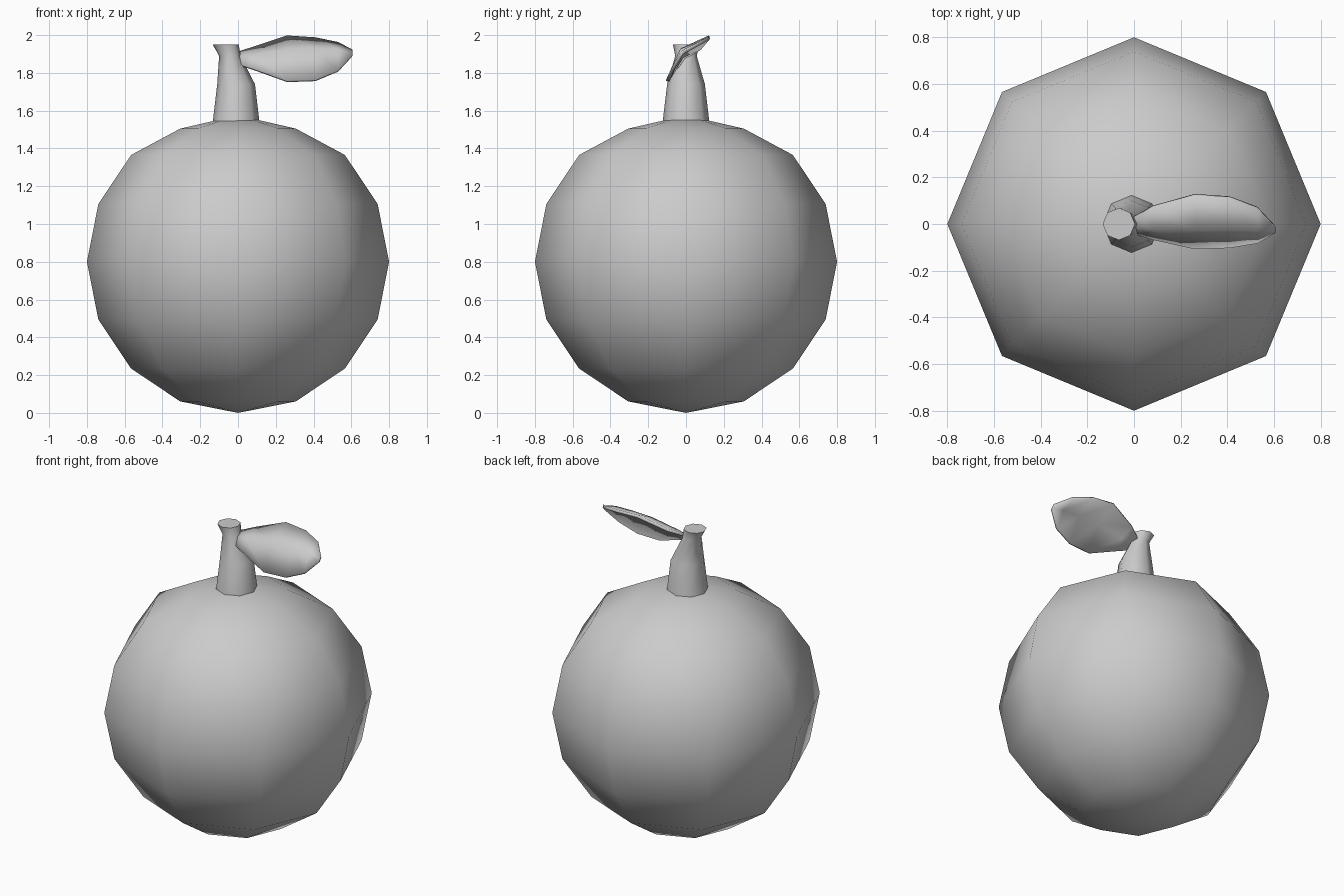
import bpy, bmesh, math

if "Cube" in bpy.data.objects:
    bpy.data.objects.remove(bpy.data.objects["Cube"])


def finish(name, bm):
    bmesh.ops.recalc_face_normals(bm, faces=bm.faces[:])
    for f in bm.faces:
        f.smooth = True
    mesh = bpy.data.meshes.new(name)
    bm.to_mesh(mesh)
    bm.free()
    ob = bpy.data.objects.new(name, mesh)
    bpy.context.collection.objects.link(ob)
    return ob


def lathe(name, rings, sides=8):
    """Skin rings given as (centre x, radius, z); zero radius makes a pole."""
    bm = bmesh.new()
    loops = []
    for cx, r, z in rings:
        n = sides if r > 0 else 1
        loops.append([bm.verts.new((cx + r * math.cos(2 * math.pi * i / sides),
                                    r * math.sin(2 * math.pi * i / sides), z))
                      for i in range(n)])
    for a, b in zip(loops, loops[1:]):
        for i in range(sides):
            j = (i + 1) % sides
            quad = [a[i % len(a)], a[j % len(a)], b[j % len(b)], b[i % len(b)]]
            bm.faces.new(list(dict.fromkeys(quad)))
    return finish(name, bm)


# Fruit: eight-sided ball, slightly flattened at the top
R = 0.8
body = [(0, R * math.sin(k * math.pi / 8), R - R * math.cos(k * math.pi / 8))
        for k in range(1, 7)]
lathe("fruit", [(0, 0, 0)] + body + [(0, 0.306, 1.505), (0, 0.11, 1.55), (0, 0, 1.55)])

# Stem: tapered, leaning left, with a flared cut end
stem = lathe("stem", [(-0.01, 0, 1.54), (-0.01, 0.123, 1.545), (-0.01, 0.1, 1.74),
                      (-0.043, 0.057, 1.89), (-0.065, 0.069, 1.95), (-0.065, 0, 1.95)])
bpy.context.view_layer.objects.active = stem
stem.select_set(True)
bpy.ops.object.shade_smooth_by_angle(angle=math.radians(50))

# Leaf: stations of (x, upper y, upper z, midrib y, midrib z, lower y, lower z)
stations = [
    (0.00, 0.03, 1.905, -0.01, 1.88, -0.035, 1.845),
    (0.08, 0.075, 1.93, -0.02, 1.89, -0.06, 1.82),
    (0.26, 0.125, 1.99, -0.02, 1.92, -0.10, 1.755),
    (0.41, 0.115, 1.98, -0.02, 1.925, -0.095, 1.76),
    (0.53, 0.07, 1.955, -0.025, 1.92, -0.075, 1.81),
    (0.605, -0.01, 1.915, -0.02, 1.905, -0.03, 1.89),
]
bm = bmesh.new()
rows = [[bm.verts.new((s[0], s[k], s[k + 1])) for k in (1, 3, 5)] for s in stations]
for a, b in zip(rows, rows[1:]):
    for k in range(2):
        bm.faces.new((a[k], a[k + 1], b[k + 1], b[k]))
leaf = finish("leaf", bm)
solid = leaf.modifiers.new("thickness", 'SOLIDIFY')
solid.thickness = 0.018
solid.offset = 0
